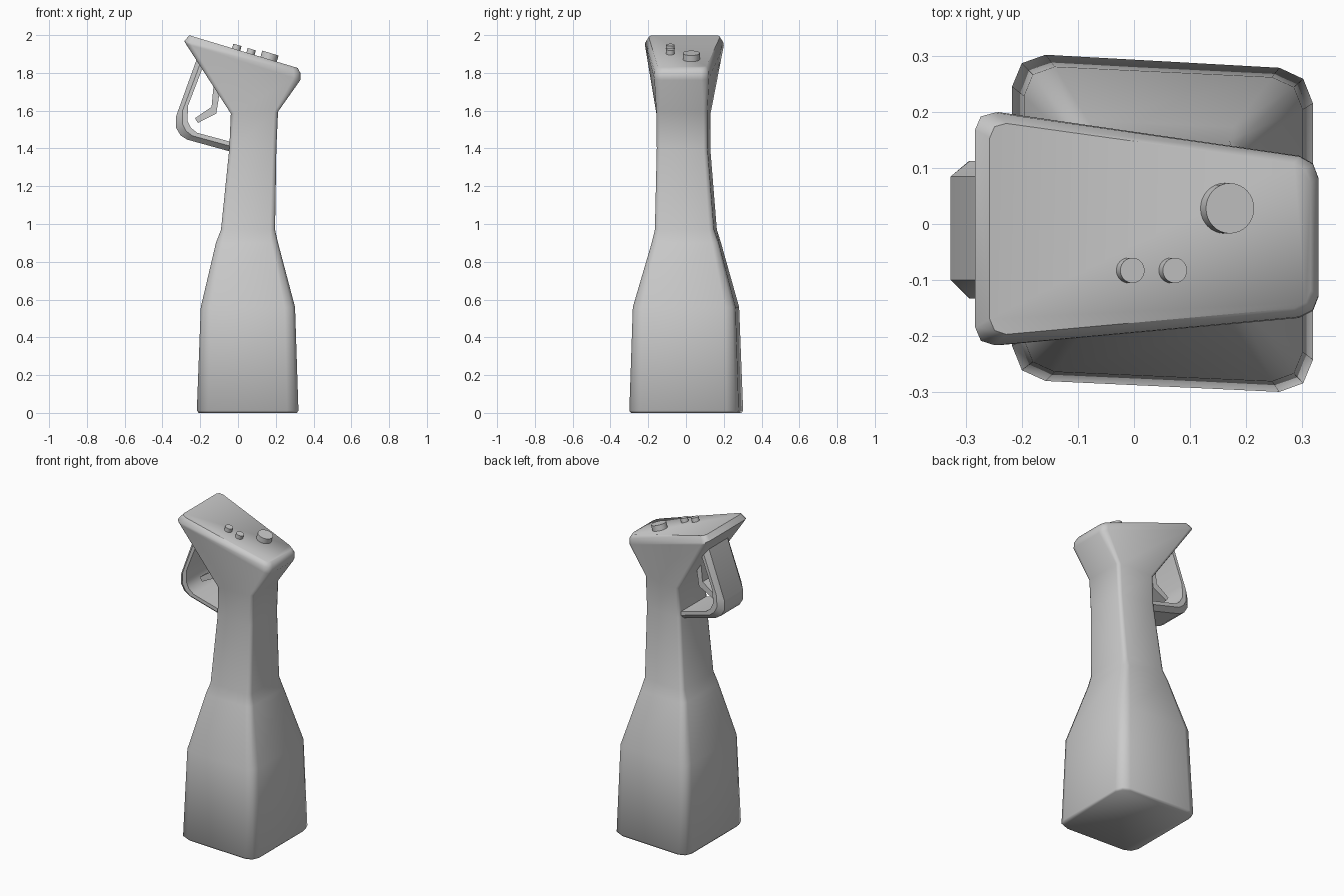
import bpy, bmesh, math
from mathutils import Vector

if "Cube" in bpy.data.objects:
    bpy.data.objects.remove(bpy.data.objects["Cube"])


def finish(name, bm, angle):
    bmesh.ops.recalc_face_normals(bm, faces=bm.faces)
    me = bpy.data.meshes.new(name)
    bm.to_mesh(me)
    bm.free()
    ob = bpy.data.objects.new(name, me)
    bpy.context.collection.objects.link(ob)
    bpy.ops.object.select_all(action='DESELECT')
    ob.select_set(True)
    bpy.context.view_layer.objects.active = ob
    bpy.ops.object.shade_smooth_by_angle(angle=math.radians(angle))
    return ob


def loft(name, rings, angle, closed=False):
    bm = bmesh.new()
    vs = [[bm.verts.new(p) for p in r] for r in rings]
    n = len(vs[0])
    for a, b in zip(vs, vs[1:]):
        for i in range(n):
            j = (i + 1) % n
            bm.faces.new((a[i], a[j], b[j], b[i]))
    bm.faces.new(vs[0])
    bm.faces.new(vs[-1])
    return finish(name, bm, angle)


def section(xl, xr, left, right, zl, zr, c):
    """Four-sided section with rounded corners, tilted from zl to zr."""
    corners = [Vector((xl, left[1])), Vector((xl, left[0])),
               Vector((xr, right[0])), Vector((xr, right[1]))]
    pts = []
    for i, p in enumerate(corners):
        d0 = (corners[i - 1] - p).normalized() * c
        d1 = (corners[(i + 1) % 4] - p).normalized() * c
        for q in (p + d0, p + (d0 + d1) * 0.29, p + d1):
            z = zl + (zr - zl) * (q.x - xl) / (xr - xl)
            pts.append((q.x, q.y, z))
    return pts


# grip body: base, waist, neck and flared sloping head
grip = [
    (-.208, .312, (-.268, .298), (-.295, .268), 0, 0, .06),
    (-.218, .32, (-.278, .306), (-.303, .276), .012, .012, .06),
    (-.197, .302, (-.262, .284), (-.284, .26), .56, .56, .055),
    (-.117, .212, (-.178, .187), (-.182, .172), .90, .90, .035),
    (-.09, .196, (-.162, .165), (-.165, .147), .97, .97, .025),
    (-.046, .203, (-.152, .13), (-.155, .113), 1.40, 1.40, .02),
    (-.038, .212, (-.157, .132), (-.157, .112), 1.585, 1.595, .02),
    (-.277, .33, (-.22, .205), (-.165, .117), 1.955, 1.762, .035),
    (-.284, .33, (-.22, .204), (-.163, .116), 1.968, 1.80, .035),
    (-.258, .316, (-.2, .184), (-.148, .104), 1.999, 1.826, .03),
]
loft("grip_body", [section(*s) for s in grip], 50)

# trigger guard: strap with bevelled outer edges, following a bent path
outer = [(-.205, 1.91), (-.328, 1.57), (-.328, 1.51), (-.305, 1.47),
         (-.27, 1.447), (-.02, 1.378)]
inner = [(-.155, 1.91), (-.265, 1.625), (-.267, 1.545), (-.25, 1.51),
         (-.217, 1.483), (-.02, 1.43)]
strap = []
for (ox, oz), (ix, iz) in zip(outer, inner):
    mx, mz = ox + (ix - ox) * .55, oz + (iz - oz) * .55
    strap.append([(ox, -.10, oz), (mx, -.133, mz), (ix, -.133, iz),
                  (ix, .113, iz), (mx, .113, mz), (ox, .085, oz)])
loft("trigger_guard", strap, 30)

# trigger
trigger = [(-.125, 1.78), (-.14, 1.62), (-.228, 1.56), (-.212, 1.535),
           (-.115, 1.585), (-.09, 1.74)]
loft("trigger", [[(x, y, z) for x, z in trigger] for y in (-.055, .035)], 30)

# buttons standing on the sloping head
tilt = math.atan2(1.999 - 1.826, .316 + .258)
for name, x, y, r, h in (("small_button_left", -.01, -.083, .0225, .025),
                         ("small_button_right", .066, -.083, .0225, .025),
                         ("large_button", .162, .028, .045, .034)):
    z = 1.999 - math.tan(tilt) * (x + .258)
    up = Vector((math.sin(tilt), 0, math.cos(tilt)))
    along = Vector((math.cos(tilt), 0, -math.sin(tilt)))
    rings = []
    for lift in (-.02, h):
        centre = Vector((x, y, z)) + up * lift
        rings.append([centre + along * r * math.cos(a) + Vector((0, r * math.sin(a), 0))
                      for a in (math.tau * i / 32 for i in range(32))])
    loft(name, rings, 30)
